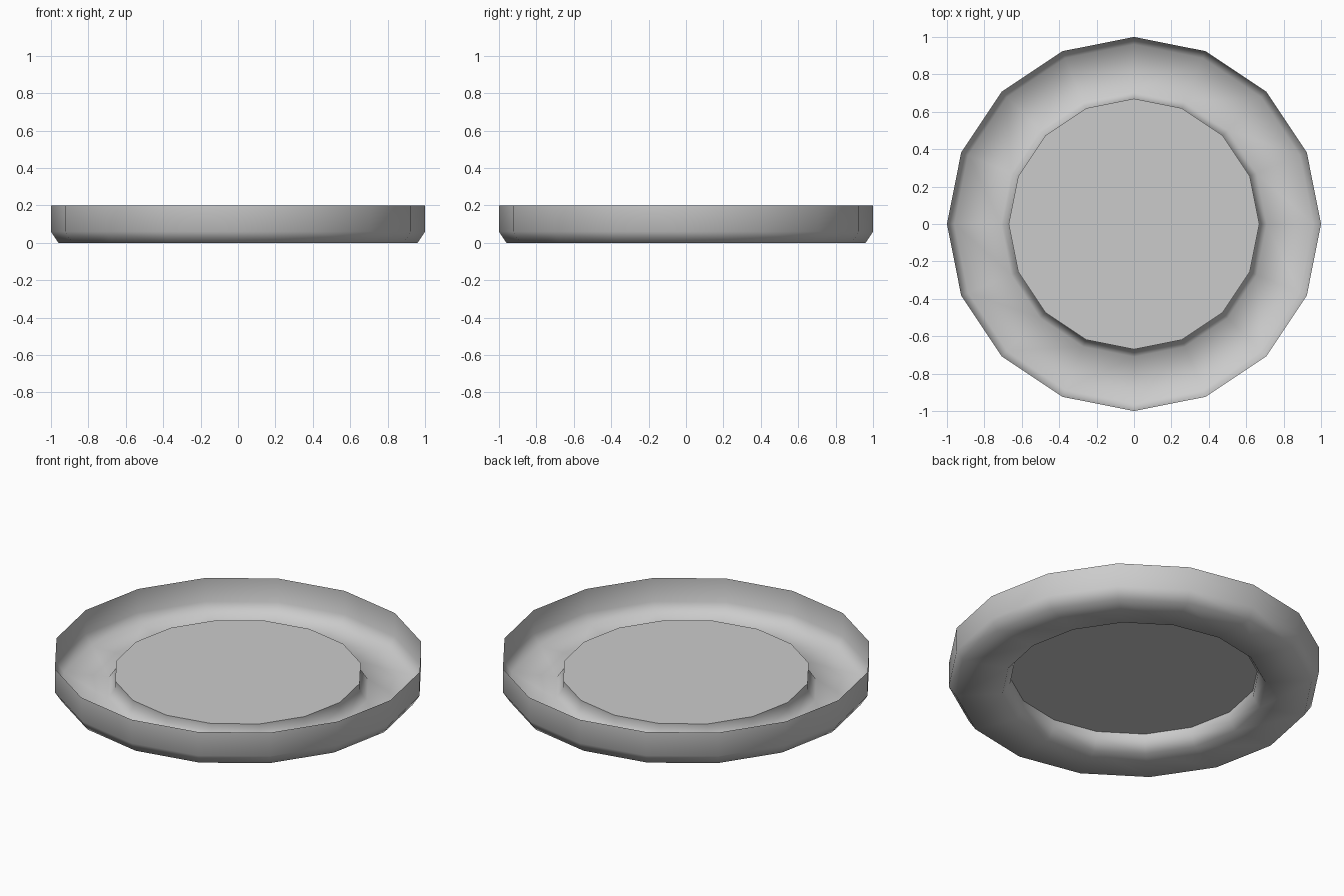
import bpy, bmesh
from math import cos, sin, pi, radians

if "Cube" in bpy.data.objects:
    bpy.data.objects.remove(bpy.data.objects["Cube"])

SIDES = 16
# radius, height: from the open rim, under the floor, up to the raised centre
PROFILE = [(1.0, 0.2), (1.0, 0.06), (0.96, 0.0),
           (0.71, 0.0), (0.67, 0.06), (0.67, 0.1)]

# thin open dish lathed from the profile
bm = bmesh.new()
rings = [[bm.verts.new((r * cos(2 * pi * i / SIDES), r * sin(2 * pi * i / SIDES), z))
          for i in range(SIDES)] for r, z in PROFILE]
for a, b in zip(rings, rings[1:]):
    for i in range(SIDES):
        j = (i + 1) % SIDES
        bm.faces.new((a[i], b[i], b[j], a[j]))

# raised centre disc, facing down like the rest of the outer side
bm.faces.new(rings[-1][::-1])

mesh = bpy.data.meshes.new("round_dish")
bm.to_mesh(mesh)
bm.free()
dish = bpy.data.objects.new("round_dish", mesh)
bpy.context.collection.objects.link(dish)

# smooth rounded bends, crisp edge around the centre disc
bpy.context.view_layer.objects.active = dish
dish.select_set(True)
bpy.ops.object.shade_smooth_by_angle(angle=radians(60))
